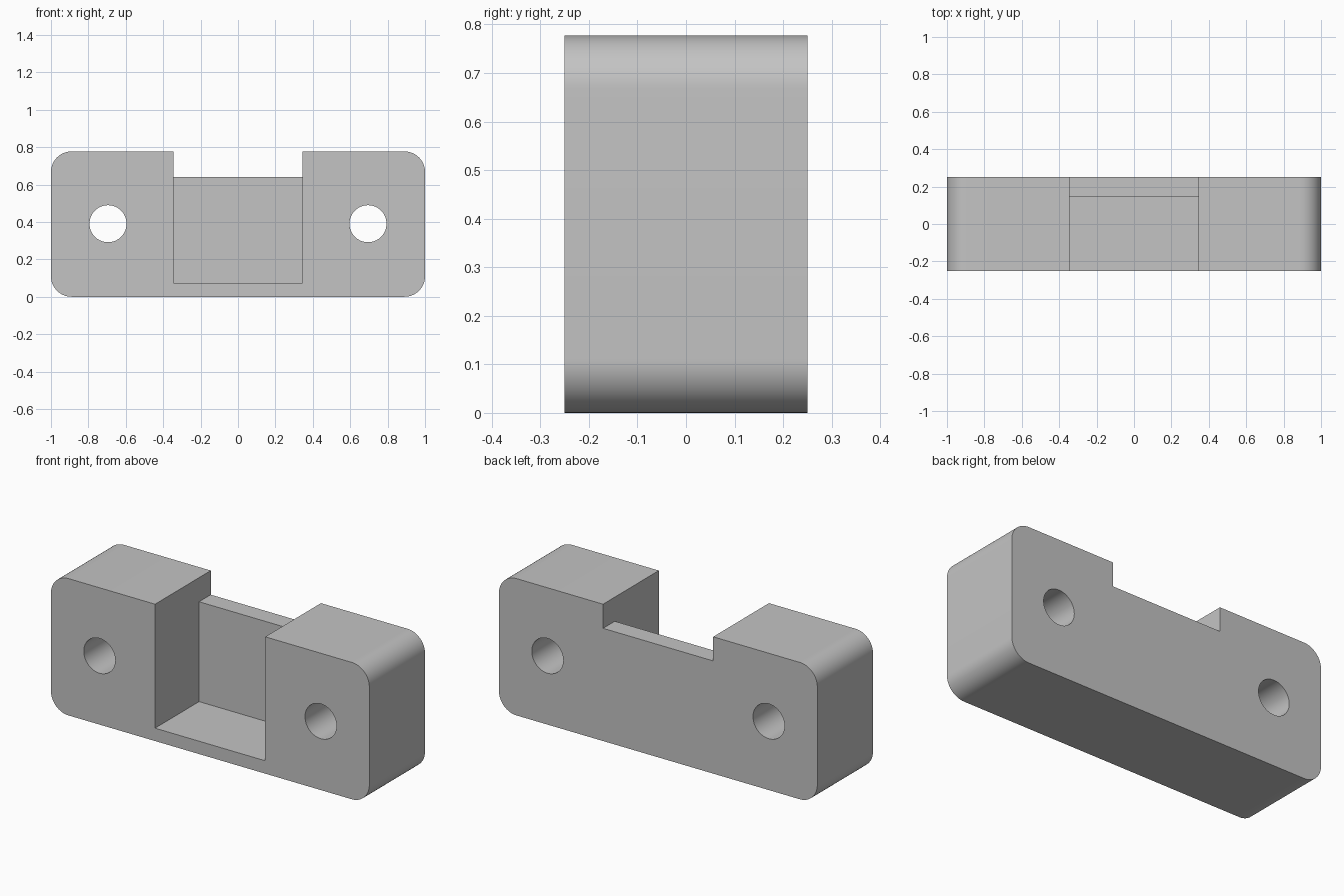
import bpy
import bmesh
import math

cube = bpy.data.objects.get("Cube")
if cube:
    bpy.data.objects.remove(cube, do_unlink=True)

HEIGHT, HALF_DEPTH, RADIUS = 0.777, 0.25, 0.11
SLOT, FLOOR_Z, WALL_Z, WALL_Y = 0.346, 0.073, 0.64, 0.145
HOLE_X, HOLE_R = 0.695, 0.099

grey = bpy.data.materials.new("plain grey")
grey.use_nodes = True
colour = (0.55, 0.55, 0.55, 1)
grey.diffuse_color = colour
grey.node_tree.nodes["Principled BSDF"].inputs["Base Color"].default_value = colour


def prism(name, outline, y0, y1):
    """Extrude an outline in the xz plane from y0 to y1."""
    bm = bmesh.new()
    face = bm.faces.new([bm.verts.new((x, y0, z)) for x, z in outline])
    new = bmesh.ops.extrude_face_region(bm, geom=[face])["geom"]
    verts = [v for v in new if isinstance(v, bmesh.types.BMVert)]
    bmesh.ops.translate(bm, verts=verts, vec=(0, y1 - y0, 0))
    bmesh.ops.recalc_face_normals(bm, faces=bm.faces)
    mesh = bpy.data.meshes.new(name)
    bm.to_mesh(mesh)
    bm.free()
    mesh.materials.append(grey)
    obj = bpy.data.objects.new(name, mesh)
    bpy.context.collection.objects.link(obj)
    return obj


def arc(cx, cz, r, start, sweep, steps):
    angles = [math.radians(start + sweep * i / steps) for i in range(steps + 1)]
    return [(cx + r * math.cos(a), cz + r * math.sin(a)) for a in angles]


def rect(half_width, z0, z1):
    return [(-half_width, z0), (half_width, z0), (half_width, z1), (-half_width, z1)]


# Body with four rounded corners
outline = []
for i, (sx, sz) in enumerate([(1, 1), (-1, 1), (-1, -1), (1, -1)]):
    cz = HEIGHT / 2 + sz * (HEIGHT / 2 - RADIUS)
    outline += arc(sx * (1 - RADIUS), cz, RADIUS, 90 * i, 90, 16)
body = prism("bracket_body", outline, -HALF_DEPTH, HALF_DEPTH)

# Front pocket, notch over the back wall, and two bolt holes
cutters = [
    prism("pocket_cutter", rect(SLOT, FLOOR_Z, 1), -1, WALL_Y),
    prism("notch_cutter", rect(SLOT, WALL_Z, 1), 0, 1),
]
for side, name in ((1, "left"), (-1, "right")):
    circle = arc(side * HOLE_X, HEIGHT / 2 + 0.002, HOLE_R, 0, 360, 64)[:-1]
    cutters.append(prism(name + "_hole_cutter", circle, -1, 1))

bpy.ops.object.select_all(action="DESELECT")
bpy.context.view_layer.objects.active = body
body.select_set(True)
for cutter in cutters:
    cutter.hide_render = True
    mod = body.modifiers.new(cutter.name, "BOOLEAN")
    mod.operation, mod.solver, mod.object = "DIFFERENCE", "EXACT", cutter
    bpy.ops.object.modifier_apply(modifier=mod.name)
for cutter in cutters:
    bpy.data.objects.remove(cutter, do_unlink=True)

bpy.ops.object.shade_smooth_by_angle(angle=math.radians(30))
